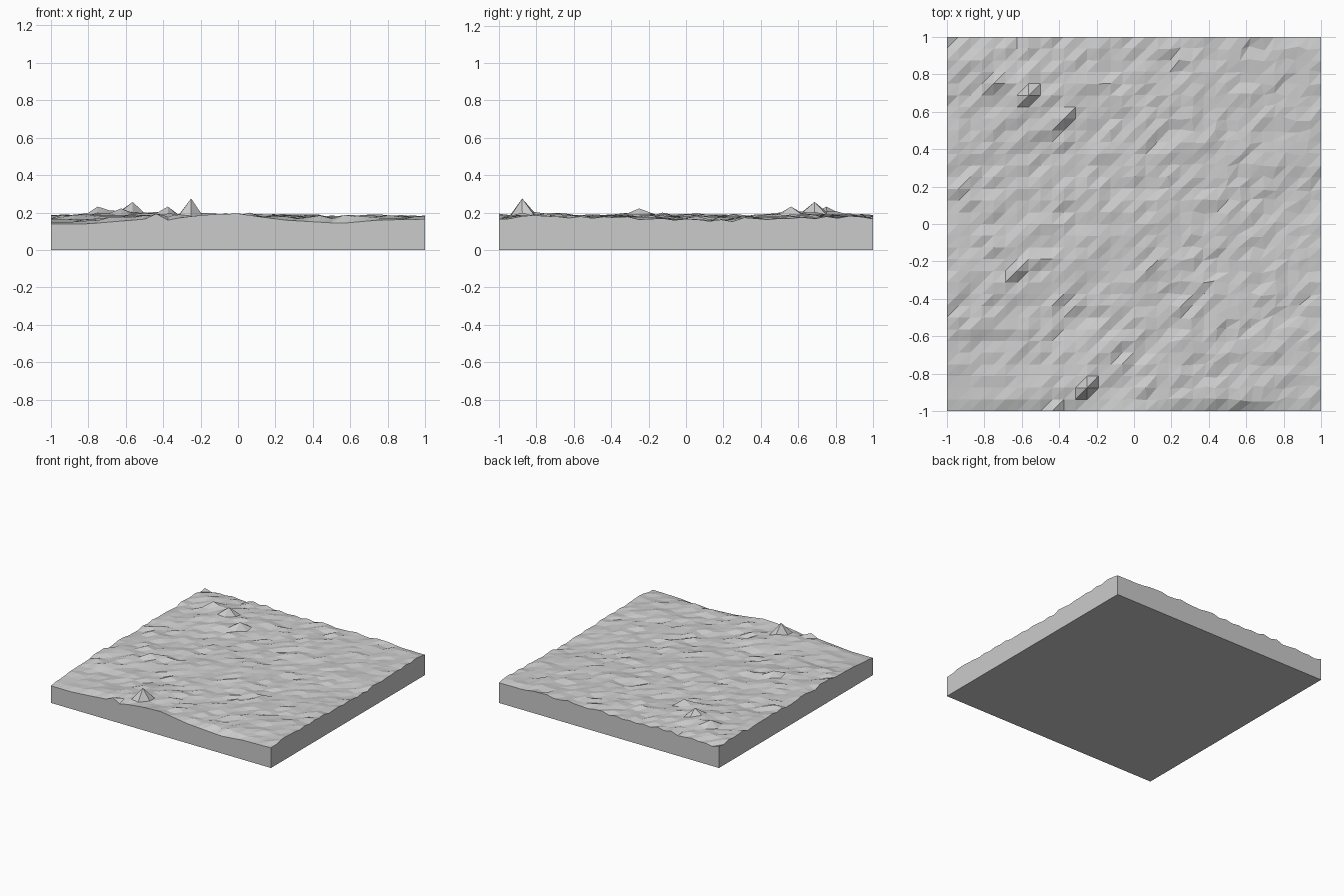
import bpy, bmesh, math, random
from mathutils import Vector, noise

if "Cube" in bpy.data.objects:
    bpy.data.objects.remove(bpy.data.objects["Cube"])

random.seed(7)
N = 32
STEP = 2 / N

# Broad hills and hollows: x, y, height, radius
HILLS = [(-0.56, 0.65, 0.028, 0.22), (-0.3, -0.85, 0.03, 0.16),
         (-0.75, 0.8, 0.012, 0.2), (-0.7, -0.25, 0.018, 0.22),
         (-0.1, 0.0, 0.012, 0.3), (0.0, -0.9, 0.012, 0.15),
         (0.3, 0.6, 0.01, 0.3), (0.75, -0.75, 0.01, 0.2),
         (-0.95, -0.95, -0.025, 0.25), (0.95, 0.1, -0.016, 0.3)]
# Sharp single peaks: column, row -> height
PEAKS = {(12, 2): 0.275, (7, 27): 0.257, (4, 28): 0.232, (10, 25): 0.232, (6, 12): 0.222}
# Front edge profile
FRONT = [(-1, .14), (-.8, .14), (-.5, .165), (-.44, .195), (-.37, .157), (-.3, .175),
         (-.15, .19), (0, .195), (.1, .18), (.25, .16), (.55, .142), (.75, .16), (1, .165)]


def front_height(x):
    for (x0, z0), (x1, z1) in zip(FRONT, FRONT[1:]):
        if x <= x1:
            return z0 + (z1 - z0) * (x - x0) / (x1 - x0)
    return FRONT[-1][1]


def height(i, j):
    x, y = -1 + i * STEP, -1 + j * STEP
    if j == 0:
        return front_height(x)
    if (i, j) in PEAKS:
        return PEAKS[i, j]
    z = 0.174
    for hx, hy, h, r in HILLS:
        z += h * math.exp(-((x - hx) ** 2 + (y - hy) ** 2) / (r * r))
    calm = math.exp(-((x + 1) ** 2 + (y + 1) ** 2) / 0.12)
    rough = (0.012 - 0.004 * max(x, 0)) * (1 - calm)
    z += rough * (noise.noise(Vector((x * 4, y * 7, 3))) + random.uniform(-1, 1))
    return max(0.138, min(z, 0.235))


# Faceted terrain grid
bm = bmesh.new()
rows = []
for j in range(N + 1):
    row = []
    for i in range(N + 1):
        x, y = -1 + i * STEP, -1 + j * STEP
        z = height(i, j)
        if 0 < i < N and 0 < j < N:
            wobble = 0.014 * max(0, min(1, x + 0.3))
            x += random.uniform(-wobble, wobble)
            y += random.uniform(-wobble, wobble)
        row.append(bm.verts.new((x, y, z)))
    rows.append(row)
for j in range(N):
    for i in range(N):
        a, b = rows[j][i], rows[j][i + 1]
        c, d = rows[j + 1][i + 1], rows[j + 1][i]
        bm.faces.new((a, b, c))
        bm.faces.new((a, c, d))

# Straight side walls and flat underside
rim = [e for e in bm.edges if e.is_boundary]
res = bmesh.ops.extrude_edge_only(bm, edges=rim)["geom"]
for v in res:
    if isinstance(v, bmesh.types.BMVert):
        v.co.z = 0
bmesh.ops.contextual_create(bm, geom=[e for e in res if isinstance(e, bmesh.types.BMEdge) and e.is_boundary])
bmesh.ops.recalc_face_normals(bm, faces=bm.faces)

mesh = bpy.data.meshes.new("terrain_tile")
bm.to_mesh(mesh)
bm.free()
bpy.context.collection.objects.link(bpy.data.objects.new("terrain_tile", mesh))
